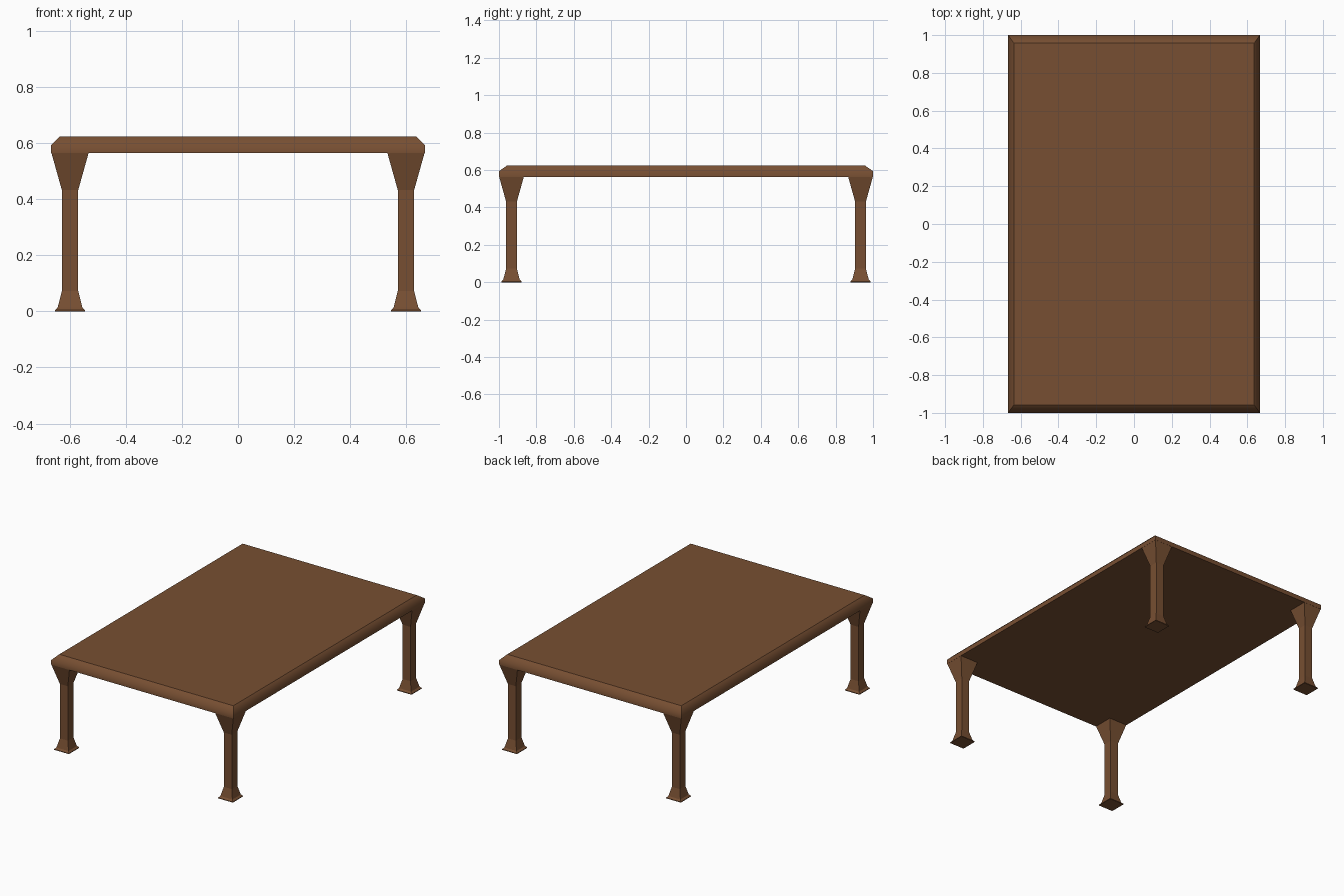
import bpy, bmesh

if "Cube" in bpy.data.objects:
    bpy.data.objects.remove(bpy.data.objects["Cube"])

wood = bpy.data.materials.new("brown wood")
wood.diffuse_color = (0.185, 0.078, 0.032, 1)
wood.use_nodes = True
wood.node_tree.nodes["Principled BSDF"].inputs["Base Color"].default_value = wood.diffuse_color


def stacked_part(name, rings, cx=0, cy=0):
    """Closed part from stacked rectangles: (half width x, half depth y, z)."""
    bm = bmesh.new()
    loops = [[bm.verts.new((cx + sx * hx, cy + sy * hy, z))
              for sx, sy in ((-1, -1), (1, -1), (1, 1), (-1, 1))]
             for hx, hy, z in rings]
    for low, high in zip(loops, loops[1:]):
        for i in range(4):
            j = (i + 1) % 4
            bm.faces.new((low[i], low[j], high[j], high[i]))
    bm.faces.new(loops[0][::-1])
    bm.faces.new(loops[-1])
    bmesh.ops.recalc_face_normals(bm, faces=bm.faces)
    mesh = bpy.data.meshes.new(name)
    bm.to_mesh(mesh)
    bm.free()
    mesh.materials.append(wood)
    obj = bpy.data.objects.new(name, mesh)
    bpy.context.collection.objects.link(obj)
    return obj


# Table top with a chamfered upper edge, softly shaded around the rim
top = stacked_part("table_top", [(0.666, 1.0, 0.564), (0.666, 1.0, 0.594),
                                 (0.636, 0.957, 0.624)])
for face in top.data.polygons:
    face.use_smooth = abs(face.normal.z) < 0.9
for edge in top.data.edges:
    a, b = (top.data.vertices[i].co for i in edge.vertices)
    rim = abs(a.z - 0.594) < 1e-4 and abs(b.z - 0.594) < 1e-4
    edge.use_edge_sharp = not rim

# Four square legs: flared foot, straight shaft, flared bracket under the top
profile = [(0.054, 0.0), (0.054, 0.004), (0.044, 0.014), (0.029, 0.073),
           (0.029, 0.432), (0.066, 0.564)]
for sx, side in ((-1, "left"), (1, "right")):
    for sy, end in ((-1, "front"), (1, "back")):
        stacked_part(f"{end}_{side}_leg", [(h, h, z) for h, z in profile],
                     sx * 0.599, sy * 0.933)
